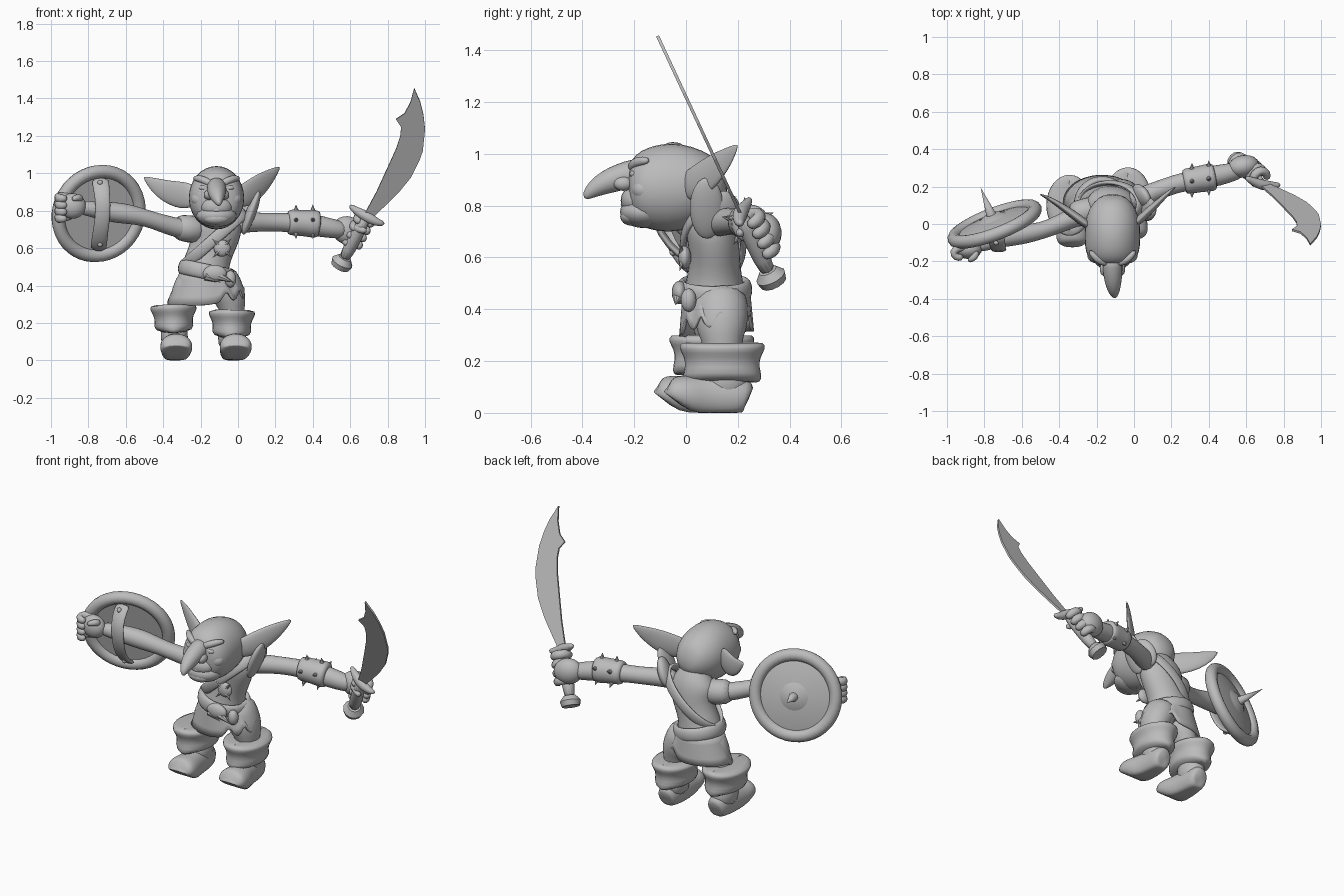
import bpy, bmesh, math
from mathutils import Vector, Matrix

grey = bpy.data.materials.new("stone_grey")
grey.diffuse_color = (0.5, 0.5, 0.5, 1)


def add_mesh(name, verts, faces, sub=1):
    me = bpy.data.meshes.new(name)
    me.from_pydata(verts, [], faces)
    bm = bmesh.new()
    bm.from_mesh(me)
    bmesh.ops.recalc_face_normals(bm, faces=bm.faces)
    bm.to_mesh(me)
    bm.free()
    ob = bpy.data.objects.new(name, me)
    bpy.context.collection.objects.link(ob)
    me.materials.append(grey)
    if sub:
        me.polygons.foreach_set("use_smooth", [True] * len(me.polygons))
        ob.modifiers.new("smooth", 'SUBSURF').levels = sub
        ob.modifiers["smooth"].render_levels = sub
    return ob


def tube(name, pts, rads, ref=(0, 0, 1), n=12, closed=False, floor=None):
    """Sweep an ellipse along points; a radius is a number or (side, along ref)."""
    pts = [Vector(p) for p in pts]
    ref, m, verts = Vector(ref), len(pts), []
    for i, p in enumerate(pts):
        if closed:
            t = pts[(i + 1) % m] - pts[i - 1]
        else:
            t = pts[min(i + 1, m - 1)] - pts[max(i - 1, 0)]
        t.normalize()
        u = (ref - t * ref.dot(t)).normalized()
        s = t.cross(u)
        a, b = rads[i] if isinstance(rads[i], tuple) else (rads[i], rads[i])
        for k in range(n):
            w = math.tau * k / n
            v = p + s * a * math.cos(w) + u * b * math.sin(w)
            if floor:
                v.z = max(v.z, floor(v.y))
            verts.append(v)
    faces = []
    for i in range(m if closed else m - 1):
        j = (i + 1) % m
        faces += [(i*n + k, i*n + (k+1) % n, j*n + (k+1) % n, j*n + k) for k in range(n)]
    if not closed:
        faces += [tuple(range(n)), tuple(range((m-1)*n, m*n))]
    return add_mesh(name, verts, faces)


def stack(name, rings):
    """Upright loft from rings of (z, x, y, half width, half depth)."""
    return tube(name, [(x, y, z) for z, x, y, a, b in rings],
                [(a, b) for z, x, y, a, b in rings], ref=(0, 1, 0), n=16)


def band(name, c, rx, ry, tilt, thick, height):
    """Closed flat strap around the body, tilted about y."""
    rot = Matrix.Rotation(tilt, 3, 'Y')
    pts = [Vector(c) + rot @ Vector((rx * math.cos(w), ry * math.sin(w), 0))
           for w in (math.tau * k / 20 for k in range(20))]
    return tube(name, pts, [(thick, height)] * 20, ref=rot @ Vector((0, 0, 1)), n=8, closed=True)


def finish(name):
    ob = bpy.context.object
    ob.name = name
    ob.data.materials.append(grey)
    bpy.ops.object.shade_smooth_by_angle(angle=math.radians(40))
    return ob


def ball(name, loc, scale, rot=(0, 0, 0)):
    bpy.ops.mesh.primitive_uv_sphere_add(segments=20, ring_count=12, location=loc, rotation=rot)
    bpy.context.object.scale = scale
    return finish(name)


def cone(name, loc, direction, r1, r2, depth, n=24):
    d = Vector(direction).normalized()
    bpy.ops.mesh.primitive_cone_add(vertices=n, radius1=r1, radius2=r2, depth=depth,
                                    location=Vector(loc) + d * depth / 2,
                                    rotation=d.to_track_quat('Z', 'Y').to_euler())
    return finish(name)


# Head, seen as rings from the back of the skull to the face
head = [(.155, .90, .05, .05), (.12, .89, .105, .11), (.04, .88, .148, .155),
        (-.04, .87, .152, .178), (-.12, .866, .152, .17), (-.175, .866, .138, .15),
        (-.21, .866, .108, .115), (-.222, .865, .055, .06)]
tube("head", [(-.115, y, z) for y, z, a, b in head], [(a, b) for y, z, a, b in head], n=16)
tube("nose", [(-.115, -.17, .935), (-.115, -.22, .92), (-.113, -.28, .902), (-.11, -.335, .878),
              (-.105, -.375, .85), (-.1, -.392, .828)],
     [(.05, .055), (.056, .056), (.052, .052), (.042, .042), (.025, .027), (.007, .01)])
ball("jaw", (-.115, -.16, .775), (.108, .095, .062))
ball("muzzle", (-.115, -.19, .82), (.085, .062, .06))
ball("chin", (-.115, -.212, .758), (.07, .042, .035))
for nm, z, y in (("upper_lip", .803, -.248), ("lower_lip", .777, -.246)):
    tube(nm, [(-.205, -.165, z - .012), (-.165, y + .028, z), (-.115, y, z + .004), (-.065, y + .028, z), (-.025, -.165, z - .012)],
         [.008, .014, .017, .014, .008], n=8)
for s, side in ((-1, "left"), (1, "right")):
    x = -.115
    ball("eye_" + side, (x + s*.068, -.198, .922), (.027, .02, .016))
    tube("brow_" + side, [(x + s*.01, -.205, .935), (x + s*.045, -.208, .952), (x + s*.085, -.19, .972),
                          (x + s*.125, -.14, .975)], [.018, .022, .022, .014], n=8)
    ball("nostril_" + side, (x + s*.04, -.242, .885), (.028, .038, .028))
    ball("cheek_" + side, (x + s*.085, -.165, .862), (.05, .045, .045))

# Ears
ear_l = [(.02, .055), (.024, .074), (.024, .074), (.018, .06), (.012, .04), (.004, .006)]
ear_r = [(.02, .055), (.024, .068), (.022, .07), (.016, .055), (.012, .036), (.004, .006)]
tube("ear_left", [(-.23, -.02, .88), (-.27, .01, .88), (-.325, .05, .886), (-.395, .1, .908),
                  (-.45, .135, .94), (-.505, .16, .98)], ear_l)
tube("ear_right", [(-.01, -.01, .87), (.04, .03, .882), (.09, .08, .915), (.14, .125, .958),
                   (.18, .165, .993), (.225, .2, 1.035)], ear_r)

# Torso and clothing
stack("torso", [(.40, -.18, .11, .14, .12), (.48, -.18, .11, .135, .12), (.56, -.155, .11, .118, .1),
                (.64, -.125, .11, .128, .1), (.71, -.12, .1, .15, .105), (.76, -.115, .09, .125, .095),
                (.80, -.115, .07, .085, .08), (.86, -.115, .04, .07, .07)])
tube("vest_sleeve", [(-.18, .09, .70), (-.27, .06, .70), (-.35, .045, .72)], [.075, .078, .068])
band("belt", (-.17, .11, .475), .135, .128, .2, .022, .045)
band("shoulder_strap", (-.125, .105, .65), .215, .118, -.72, .014, .035)
ball("chest_ornament", (-.085, -.005, .60), (.045, .025, .045))
for k in range(4):
    d = (math.cos(.8 + k * 1.57), -.2, math.sin(.8 + k * 1.57))
    cone(f"ornament_spike_{k}", (-.085, -.01, .60), d, .018, .0, .075, 8)
ball("belt_ornament", (-.125, -.025, .465), (.065, .03, .045))
for k, x in enumerate((-.17, -.1)):
    cone(f"belt_tusk_{k}", (x, -.03, .45), (.8, -.12, -.35), .024, 0, .085, 8)
ball("pouch", (-.04, .01, .435), (.03, .03, .045))
ball("shoulder_pad", (.07, .08, .79), (.028, .065, .125), (0, .35, 0))
ball("shoulder_pad_back", (.04, .15, .775), (.035, .065, .09), (.4, .35, .4))

# Skirt with a torn hem on one side
N, verts, faces = 48, [], []
for k in range(N):
    w = math.tau * k / N
    c, s = math.cos(w), math.sin(w)
    hem = .295 + .035 * max(0, c) + .02 * (s > 0) + (.05 * (k % 4 < 2) if c > .3 else 0)
    for f in (0, .5, 1):
        verts.append((-.172 + (.14 + .067 * f) * c, .118 + (.13 + .015 * f) * s, .475 + (hem - .475) * f))
    j = (k + 1) % N
    faces += [(k*3 + i, j*3 + i, j*3 + i + 1, k*3 + i + 1) for i in (0, 1)]
skirt = add_mesh("skirt", verts, faces)
skirt.modifiers.new("thickness", 'SOLIDIFY').thickness = .012

# Legs, boot cuffs and boots
stack("left_leg", [(.46, -.24, .11, .08, .09), (.36, -.28, .11, .08, .09), (.28, -.315, .105, .058, .065),
                   (.12, -.335, .11, .06, .065)])
stack("right_leg", [(.48, -.11, .13, .09, .1), (.40, -.075, .135, .1, .112), (.32, -.035, .138, .088, .1),
                    (.26, -.03, .14, .062, .07), (.12, -.035, .15, .06, .065)])
for side, x, y, z, lean, foot in (("left", -.34, .1, .02, -.02, -.33), ("right", -.035, .14, -.008, .01, -.012)):
    cuff = [(.14, .07, .09), (.118, .1, .14), (.14, .118, .16), (.185, .1, .145), (.225, .11, .15),
            (.255, .132, .172), (.285, .124, .165), (.275, .09, .12), (.235, .065, .08)]
    stack(side + "_boot_cuff", [(h + z, x + lean * h, y, a, b) for h, a, b in cuff])
    boot = [(.243, .055, .04, .05), (.235, .06, .058, .07), (.17, .065, .066, .09), (.08, .06, .074, .09),
            (.02, .06, .085, .085), (-.03, .075, .09, .075), (-.06, .09, .08, .058), (-.072, .095, .05, .04)]
    dy = y - .14
    tube(side + "_boot", [(foot + (x - foot) * (a0 > .05) * .7, a0 + dy, c) for a0, c, a, b in boot],
         [(a, b) for a0, c, a, b in boot], n=16, floor=lambda q: max(0, (.015 + dy - q) * .8))
    stack(side + "_ankle", [(.05, x, y + .015, .07, .09), (.12, x, y + .015, .074, .095), (.2, x, y, .075, .09)])

# Left arm with its fist
tube("left_arm", [(-.2, .07, .70), (-.3, .045, .70), (-.4, .0, .73), (-.5, -.04, .765), (-.6, -.055, .785),
                  (-.7, -.07, .795), (-.79, -.1, .81), (-.85, -.12, .82)],
     [.06, .056, .05, .045, .058, .055, .042, .04])
ball("left_palm", (-.885, -.135, .825), (.072, .052, .068))
for k in range(4):
    z = .875 - .036 * k
    tube(f"left_finger_{k}", [(-.88, -.12, z), (-.94, -.125, z), (-.97, -.15, z - .005), (-.955, -.18, z - .01),
                              (-.91, -.18, z - .01)], [.02, .026, .028, .026, .018], n=8)
tube("left_thumb", [(-.84, -.14, .86), (-.85, -.18, .875), (-.89, -.2, .86)], [.022, .022, .014], n=8)

# Shield, facing away from the body, with boss, spike and arm strap
n = Vector((-.35, .91, .23)).normalized()
centre = Vector((-.745, 0, .785))
bpy.ops.mesh.primitive_torus_add(location=centre, rotation=n.to_track_quat('Z', 'Y').to_euler(),
                                 major_radius=.231, minor_radius=.036, major_segments=40, minor_segments=12)
finish("shield_rim")
cone("shield_board", centre - n * .01, n, .22, .22, .02, 40)
cone("shield_face", centre + n * .01, n, .2, .09, .025, 40)
cone("shield_boss", centre + n * .03, n, .09, .04, .025, 32)
cone("shield_spike", centre + n * .045, n, .028, 0, .17, 12)
tube("shield_grip", [(-.735, -.055, .97), (-.735, -.09, .95), (-.725, -.14, .88), (-.72, -.14, .79),
                     (-.735, -.1, .69), (-.745, -.03, .61), (-.745, .02, .59)],
     [(.045, .014), (.048, .016)] + [(.042, .014)] * 3 + [(.046, .016), (.04, .014)], ref=(0, 1, 0))
for k, (y, z) in enumerate(((-.1, .95), (-.05, .62))):
    ball(f"grip_rivet_{k}", (-.737, y, z), (.014, .014, .014))

# Right arm with spiked bracer
tube("right_arm", [(-.03, .11, .73), (.06, .15, .74), (.16, .195, .738), (.28, .23, .738), (.4, .25, .725),
                   (.5, .27, .705), (.59, .295, .69)], [.06, .056, .05, .052, .062, .054, .046])
tube("bracer", [(.265, .225, .738), (.275, .227, .738), (.35, .24, .735), (.425, .252, .728), (.435, .254, .727)],
     [.06, .072, .07, .08, .062], n=16)
for k in range(5):
    w = k * math.tau / 5 + .4
    for x, y in ((.31, .235), (.4, .248)):
        d = Vector((0, math.cos(w), math.sin(w)))
        cone(f"bracer_spike_{k}", Vector((x, y, .735)) + d * .055, d, .018, 0, .045, 8)

# Curved sword: grip, pommel, guard and blade
P, G = Vector((.56, .325, .53)), Vector((.69, .205, .775))
axis = (G - P).normalized()
tube("sword_grip", [P, P.lerp(G, .5), G], [.038, .036, .034], ref=(0, 1, 0))
cone("pommel", P - axis * .035, axis, .052, .06, .03, 12)
cone("pommel_cap", P - axis * .005, axis, .06, .036, .03, 12)
tube("guard", [(.595, .25, .83), (.63, .23, .80), (.69, .205, .768), (.745, .205, .735), (.785, .21, .73)],
     [.012, .022, .034, .022, .012], ref=(0, 1, 0), n=10)
outline = [(.675, .78), (.74, .9), (.795, 1.02), (.845, 1.13), (.868, 1.2), (.872, 1.25), (.845, 1.29),
           (.89, 1.32), (.922, 1.38), (.942, 1.455), (.975, 1.38), (.992, 1.31), (1.0, 1.235),
           (.988, 1.12), (.97, 1.07), (.925, .98), (.86, .9), (.81, .85), (.715, .76)]
off, L = Vector((0, .906, .423)) * .006, len(outline)
plane = [Vector((x, .2 - .466 * (z - .79), z)) for x, z in outline]
add_mesh("blade", [p + off for p in plane] + [p - off for p in plane],
         [tuple(range(L)), tuple(range(L, 2 * L))] +
         [(k, (k + 1) % L, L + (k + 1) % L, L + k) for k in range(L)], sub=0)

# Right hand curled around the grip
ball("right_palm", (.585, .308, .695), (.085, .06, .075), (0, .3, .2))
side = axis.cross(Vector((0, 1, 0))).normalized()
back = side.cross(axis).normalized()
if back.y < 0:
    back = -back
for k in range(4):
    c = P.lerp(G, .36 + .16 * k) + back * .022
    pts = [c + side * .046 * math.cos(w) + back * .05 * math.sin(w)
           for w in (math.radians(-70 + 52 * q) for q in range(6))]
    tube(f"right_finger_{k}", pts, [.018, .026, .028, .029, .028, .022], ref=axis, n=8)
tube("right_thumb", [(.6, .27, .72), (.65, .215, .70), (.69, .2, .69)], [.024, .024, .015], n=8)
